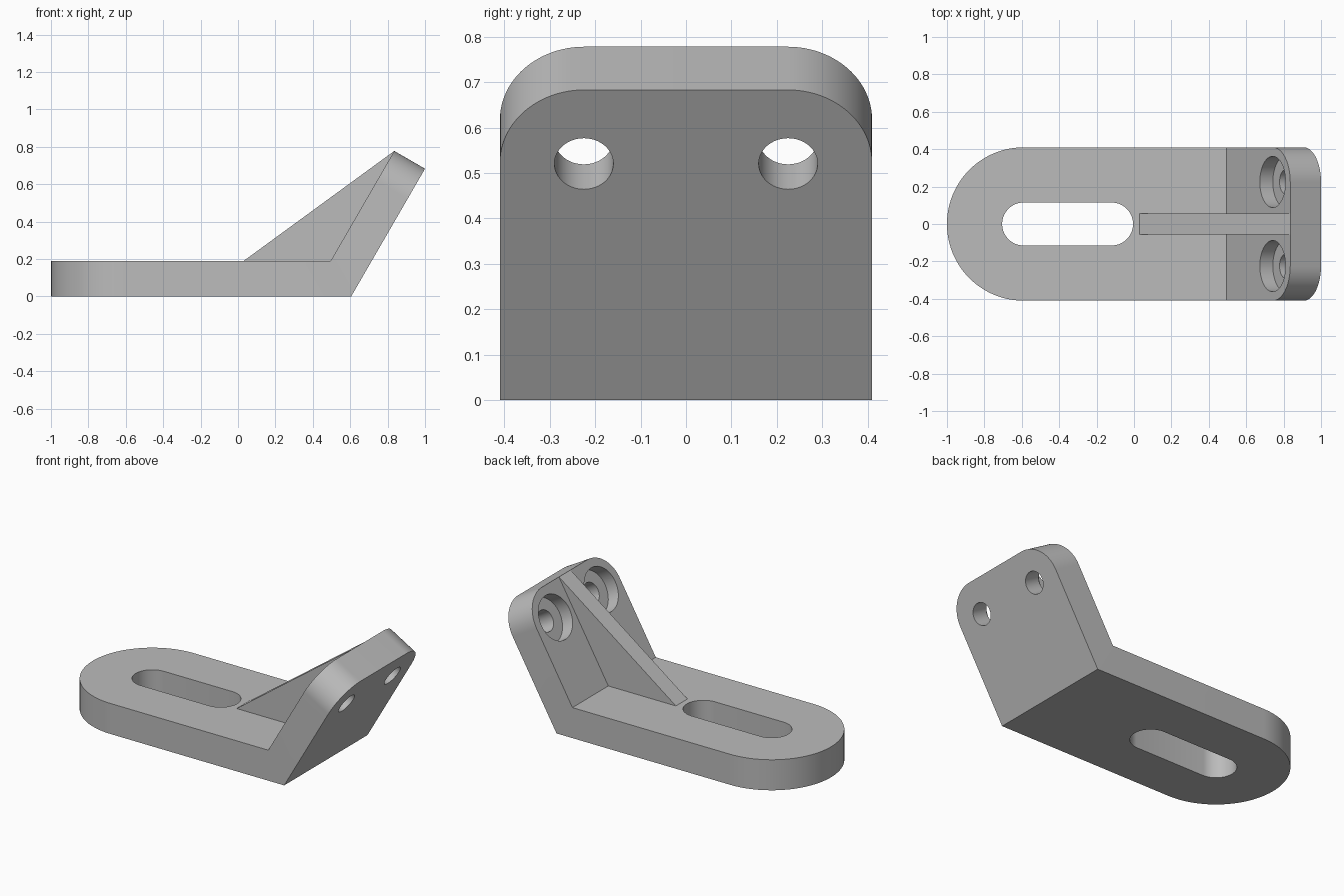
import bpy, bmesh, math
from mathutils import Vector, Matrix

if "Cube" in bpy.data.objects:
    bpy.data.objects.remove(bpy.data.objects["Cube"])

HALF, T, ANG = 0.41, 0.19, math.radians(60)
BEND, TIP = Vector((0.605, 0, 0)), Vector((1, 0, 0.683))
ALONG = Vector((math.cos(ANG), 0, math.sin(ANG)))     # up the tilted flange
OUT = Vector((math.sin(ANG), 0, -math.cos(ANG)))      # flange outer normal
CORNER = 0.186
INNER_BEND = Vector((BEND.x - T * math.tan(math.radians(30)), 0, T))
INNER_TIP = TIP - OUT * T

grey = bpy.data.materials.new("plain grey")
grey.use_nodes = True
GREY = (0.5, 0.5, 0.5, 1)
grey.diffuse_color = GREY
grey.node_tree.nodes["Principled BSDF"].inputs["Base Color"].default_value = GREY


def finish(name, bm):
    bmesh.ops.recalc_face_normals(bm, faces=bm.faces)
    mesh = bpy.data.meshes.new(name)
    bm.to_mesh(mesh)
    bm.free()
    mesh.materials.append(grey)
    obj = bpy.data.objects.new(name, mesh)
    bpy.context.collection.objects.link(obj)
    return obj


def side_prism(points, half):
    """Side profile in x and z, extruded across y."""
    bm = bmesh.new()
    face = bm.faces.new([bm.verts.new((p[0], -half, p[-1])) for p in points])
    new = bmesh.ops.extrude_face_region(bm, geom=[face])["geom"]
    bmesh.ops.translate(bm, vec=(0, 2 * half, 0),
                        verts=[v for v in new if isinstance(v, bmesh.types.BMVert)])
    return bm


def round_corners(bm, a, b, radius):
    """Round the two edges running from a to b in side view."""
    mid = (Vector(a) + Vector(b)) / 2
    edges = []
    for e in bm.edges:
        c = (e.verts[0].co + e.verts[1].co) / 2
        if abs(c.y) > HALF / 2 and (Vector((c.x, 0, c.z)) - mid).length < 0.001:
            edges.append(e)
    bmesh.ops.bevel(bm, geom=edges, offset=radius, segments=24, profile=0.5,
                    affect='EDGES', clamp_overlap=False)


def cylinder(bm, centre, axis, radius, depth):
    rot = Vector(axis).to_track_quat('Z', 'Y').to_matrix().to_4x4()
    bmesh.ops.create_cone(bm, cap_ends=True, segments=48, radius1=radius, radius2=radius,
                          depth=depth, matrix=Matrix.Translation(centre) @ rot)


def cut(obj, bm):
    """Subtract a solid and bake the result."""
    cutter = finish("cutter", bm)
    cutter.hide_render = True
    mod = obj.modifiers.new("cut", 'BOOLEAN')
    mod.operation, mod.solver, mod.object = 'DIFFERENCE', 'EXACT', cutter
    bpy.context.view_layer.update()
    graph = bpy.context.evaluated_depsgraph_get()
    baked = bpy.data.meshes.new_from_object(obj.evaluated_get(graph))
    obj.modifiers.clear()
    obj.data = baked
    bpy.data.objects.remove(cutter)


# Bent plate: round base end and rounded flange corners
body = side_prism([(-1, 0), BEND, TIP, INNER_TIP, INNER_BEND, (-1, T)], HALF)
round_corners(body, (-1, 0, 0), (-1, 0, T), HALF - 0.0005)
round_corners(body, TIP, INNER_TIP, CORNER)
bracket = finish("bent_plate", body)

# Slot through the base
slot = bmesh.new()
for angle in range(48):
    a = math.tau * (angle + 0.5) / 48
    x = (-0.12 if math.cos(a) > 0 else -0.59) + 0.115 * math.cos(a)
    slot.verts.new((x, 0.115 * math.sin(a), -0.1))
face = slot.faces.new(slot.verts)
new = bmesh.ops.extrude_face_region(slot, geom=[face])["geom"]
bmesh.ops.translate(slot, vec=(0, 0, 0.4),
                    verts=[v for v in new if isinstance(v, bmesh.types.BMVert)])
cut(bracket, slot)

# Counterbored screw holes in the flange
for side in (-1, 1):
    outer = TIP - ALONG * 0.188 + Vector((0, side * 0.225, 0))
    for radius, start, end in ((0.065, 0.05, -0.3), (0.137, 0.08 - T, -0.3)):
        hole = bmesh.new()
        cylinder(hole, outer + OUT * (start + end) / 2, OUT, radius, start - end)
        cut(bracket, hole)

# Triangular rib, slightly sunk into the plate
rib = finish("stiffening_rib", side_prism([(0.03, T), (0.52, 0.17), INNER_TIP], 0.057))

# Smooth round walls, crisp edges
bpy.ops.object.select_all(action='DESELECT')
for obj in (bracket, rib):
    obj.select_set(True)
bpy.context.view_layer.objects.active = bracket
bpy.ops.object.shade_smooth_by_angle(angle=math.radians(30))
